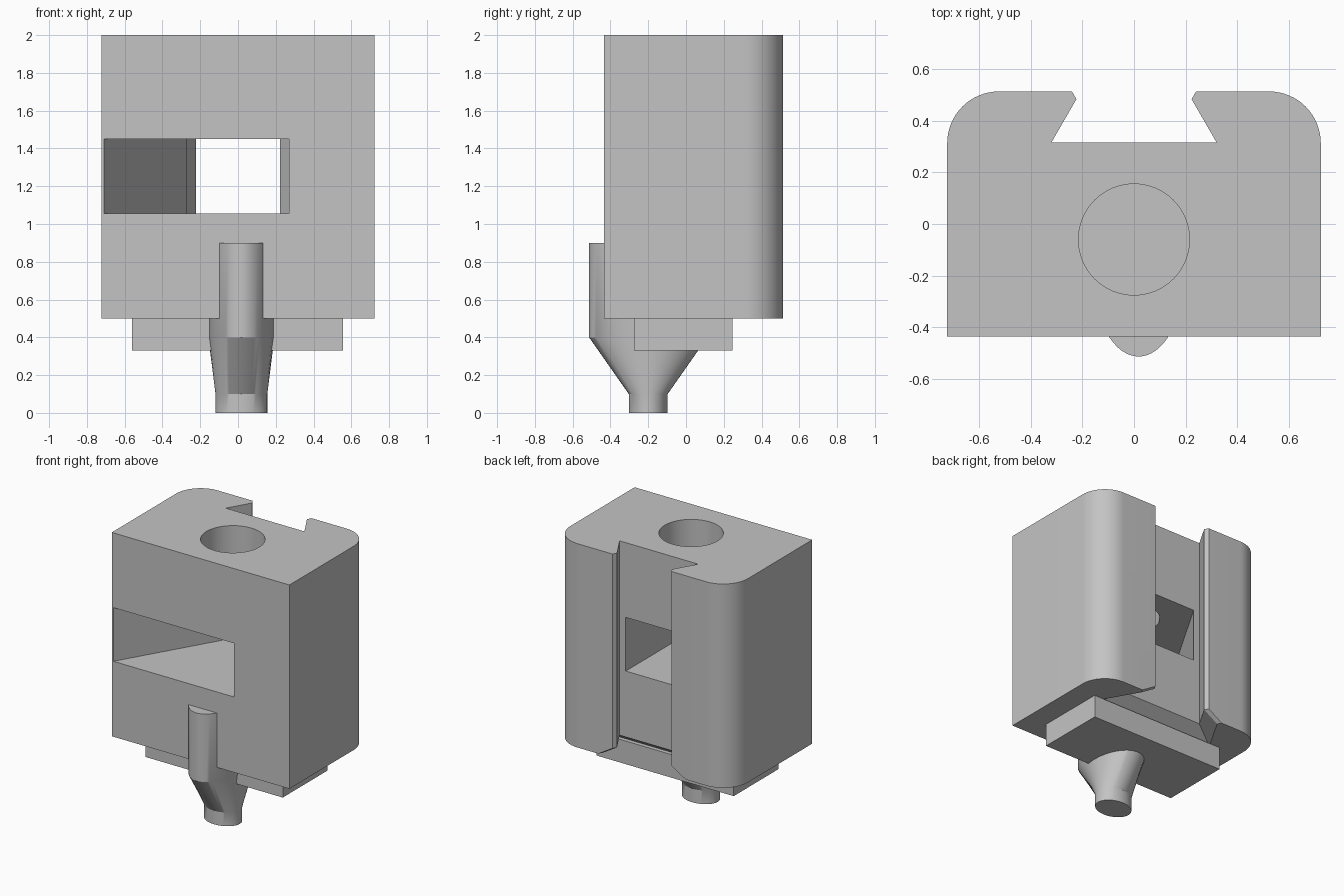
import bpy, bmesh, math

cube = bpy.data.objects.get("Cube")
if cube:
    bpy.data.objects.remove(cube, do_unlink=True)

grey = bpy.data.materials.new("light grey")
grey.use_nodes = True
COLOUR = (0.55, 0.55, 0.55, 1)
grey.diffuse_color = COLOUR
grey.node_tree.nodes["Principled BSDF"].inputs["Base Color"].default_value = COLOUR


def loft(name, sections):
    """Solid through (z, outline) sections with equal point counts."""
    bm = bmesh.new()
    rings = [[bm.verts.new((x, y, z)) for x, y in pts] for z, pts in sections]
    n = len(rings[0])
    for low, high in zip(rings, rings[1:]):
        for i in range(n):
            j = (i + 1) % n
            bm.faces.new((low[i], low[j], high[j], high[i]))
    bm.faces.new(rings[0][::-1])
    bm.faces.new(rings[-1])
    bmesh.ops.recalc_face_normals(bm, faces=bm.faces)
    mesh = bpy.data.meshes.new(name)
    bm.to_mesh(mesh)
    bm.free()
    mesh.materials.append(grey)
    obj = bpy.data.objects.new(name, mesh)
    bpy.context.collection.objects.link(obj)
    return obj


def ellipse(cx, cy, rx, ry, n=64):
    angles = [2 * math.pi * i / n for i in range(n)]
    return [(cx + rx * math.cos(a), cy + ry * math.sin(a)) for a in angles]


def rect(x0, x1, y0, y1):
    return [(x0, y0), (x1, y0), (x1, y1), (x0, y1)]


def mirrored(half):
    return half + [(-x, y) for x, y in reversed(half)]


def select(obj):
    bpy.ops.object.select_all(action='DESELECT')
    obj.select_set(True)
    bpy.context.view_layer.objects.active = obj


def cut(obj, cutter):
    mod = obj.modifiers.new("cut", 'BOOLEAN')
    mod.operation = 'DIFFERENCE'
    mod.solver = 'EXACT'
    mod.object = cutter
    select(obj)
    bpy.ops.object.modifier_apply(modifier=mod.name)
    bpy.data.objects.remove(cutter, do_unlink=True)


def smooth(obj):
    select(obj)
    bpy.ops.object.shade_smooth_by_angle(angle=math.radians(30))


# Main block with rounded rear corners
W, FRONT, BACK, R = 0.723, -0.435, 0.513, 0.2
STEPS = 16
corner = [(W - R + R * math.cos(a), BACK - R + R * math.sin(a))
          for a in (math.pi / 2 * i / STEPS for i in range(STEPS + 1))]
outline = mirrored([(W, FRONT)] + corner)
body = loft("body_block", [(0.5, outline), (2, outline)])


# Dovetail slot, flared at its lower end
def slot(d):
    return mirrored([(0.32 + 1.74 * d, 0.315 - d),
                     (0.223 + 1.155 * d, 0.483),
                     (0.29 + 1.155 * d, 0.6)])


cut(body, loft("slot_cutter", [(0.43, slot(0.2)), (0.57, slot(0)), (2.1, slot(0))]))

# Window with one slanted side wall, running from the front into the slot
slope = (0.71 - 0.27) / (0.315 - FRONT)
y0, y1 = FRONT - 0.05, 0.36
window = [(-0.71 + slope * (y0 - FRONT), y0), (0.27, y0),
          (0.27, y1), (-0.71 + slope * (y1 - FRONT), y1)]
cut(body, loft("window_cutter", [(1.055, window), (1.45, window)]))

# Round hole from the top down into the window
hole = ellipse(0, -0.06, 0.215, 0.215)
cut(body, loft("hole_cutter", [(1.3, hole), (2.1, hole)]))
smooth(body)

# Plate under the block
plate = rect(-0.56, 0.557, -0.275, 0.245)
loft("base_plate", [(0.33, plate), (0.5, plate)])

# Oval nozzle that widens into the post on the front
tip = ellipse(0.018, -0.2, 0.137, 0.103)
post = ellipse(0.018, -0.2, 0.175, 0.313)
smooth(loft("nozzle", [(0, tip), (0.1, tip), (0.4, post), (0.9, post)]))
